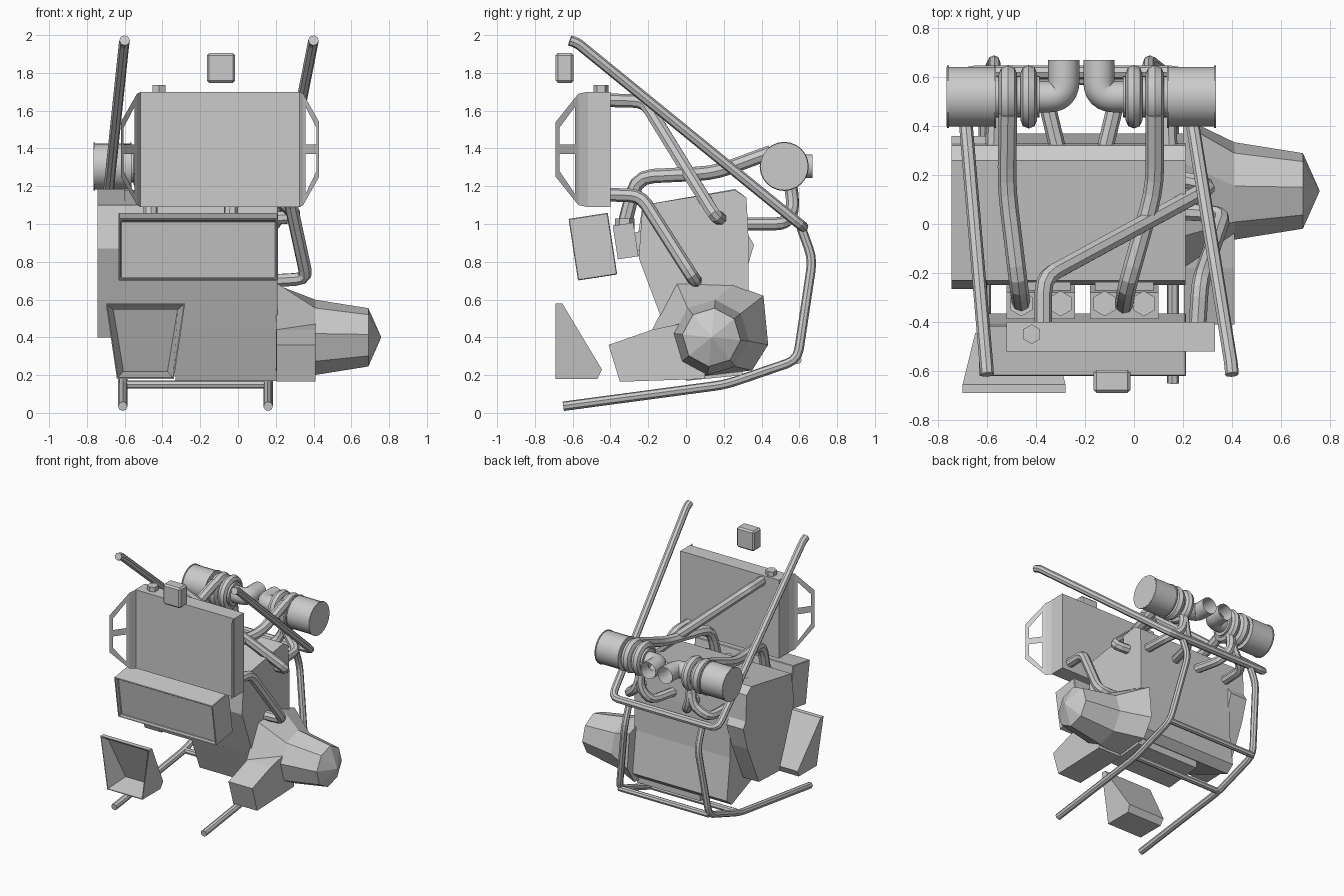
import bpy, bmesh, math
from mathutils import Vector, Matrix

cube = bpy.data.objects.get("Cube")
if cube:
    bpy.data.objects.remove(cube, do_unlink=True)

GREY = (0.6, 0.6, 0.6, 1)
metal = bpy.data.materials.new("plain_grey")
metal.use_nodes = True
metal.diffuse_color = GREY
metal.node_tree.nodes["Principled BSDF"].inputs["Base Color"].default_value = GREY


def finish(name, bm, solid=True):
    if solid:
        bmesh.ops.recalc_face_normals(bm, faces=bm.faces[:])
    mesh = bpy.data.meshes.new(name)
    bm.to_mesh(mesh)
    bm.free()
    mesh.materials.append(metal)
    obj = bpy.data.objects.new(name, mesh)
    bpy.context.collection.objects.link(obj)
    return obj


def smooth(obj):
    bpy.ops.object.select_all(action='DESELECT')
    obj.select_set(True)
    bpy.context.view_layer.objects.active = obj
    bpy.ops.object.shade_smooth_by_angle(angle=math.radians(40))
    return obj


def bevel(obj, width):
    mod = obj.modifiers.new("bevel", 'BEVEL')
    mod.width, mod.segments = width, 1
    return obj


def loft(bm, rings):
    """Skin a list of equal-length rings and cap both ends."""
    loops = [[bm.verts.new(p) for p in ring] for ring in rings]
    n = len(loops[0])
    for a, b in zip(loops, loops[1:]):
        for i in range(n):
            bm.faces.new((a[i], a[(i + 1) % n], b[(i + 1) % n], b[i]))
    bm.faces.new(loops[0])
    bm.faces.new(loops[-1])


def prism(name, profile, x0, x1):
    """Extrude a side profile of (y, z) points along x."""
    bm = bmesh.new()
    loft(bm, [[(x, y, z) for y, z in profile] for x in (x0, x1)])
    return finish(name, bm)


def box(name, centre, size, tilt=0):
    bm = bmesh.new()
    bmesh.ops.create_cube(bm, size=1, matrix=Matrix.Translation(centre)
                          @ Matrix.Rotation(tilt, 4, 'X') @ Matrix.Diagonal((*size, 1)))
    return finish(name, bm)


def cylinder(name, centre, radius, depth, axis='X', sides=24):
    turn = Matrix.Rotation(math.pi / 2, 4, 'Y') if axis == 'X' else Matrix.Identity(4)
    bm = bmesh.new()
    bmesh.ops.create_cone(bm, cap_ends=True, segments=sides, radius1=radius, radius2=radius,
                          depth=depth, matrix=Matrix.Translation(centre) @ turn)
    return finish(name, bm)


def recess(obj, rim, wall, depth, lean=0):
    """Sink the forward face behind a rim; lean makes it deeper lower down."""
    bm = bmesh.new()
    bm.from_mesh(obj.data)
    bm.normal_update()
    face = min(bm.faces, key=lambda f: f.normal.y)
    bmesh.ops.inset_region(bm, faces=[face], thickness=rim)
    bmesh.ops.inset_region(bm, faces=[face], thickness=wall)
    top = max(v.co.z for v in face.verts)
    for v in face.verts:
        v.co.y += depth + lean * (top - v.co.z)
    bm.to_mesh(obj.data)
    bm.free()
    return obj


def tube(name, points, radius, round_off=0.06, steps=3, caps=True, resolution=2):
    """Pipe along a path whose corners are rounded."""
    pts = [Vector(p) for p in points]
    path = [pts[0]]
    for a, b, c in zip(pts, pts[1:], pts[2:]):
        r = min(round_off, (a - b).length * 0.48, (c - b).length * 0.48)
        p, q = b + (a - b).normalized() * r, b + (c - b).normalized() * r
        for i in range(steps + 1):
            t = i / steps
            path.append(p.lerp(b, t).lerp(b.lerp(q, t), t))
    path.append(pts[-1])
    curve = bpy.data.curves.new(name, 'CURVE')
    curve.dimensions = '3D'
    curve.bevel_depth, curve.bevel_resolution = radius, resolution
    curve.use_fill_caps = caps
    spline = curve.splines.new('POLY')
    spline.points.add(len(path) - 1)
    for sp, p in zip(spline.points, path):
        sp.co = (*p, 1)
    spline.use_smooth = resolution > 2
    curve.materials.append(metal)
    obj = bpy.data.objects.new(name, curve)
    bpy.context.collection.objects.link(obj)
    return obj


# Engine block, narrower sump and timing cover
prism("engine_block", [(-.23, 1.1), (.26, 1.18), (.32, 1.14), (.33, .94), (.33, .62),
                       (.37, .3), (.31, .25), (-.1, .42), (-.25, .82)], -.61, .21)
prism("sump", [(-.112, .45), (.3, .27), (.3, .2), (.0, .17)], -.33, .21)
prism("timing_cover", [(-.23, 1.1), (.26, 1.185), (.32, 1.14), (.33, .94), (.36, .89), (.31, .72),
                       (.17, .41), (-.08, .4), (-.15, .57), (-.265, .87)], -.745, -.6)

# Gearbox: uneven flange tapering through octagons to a point
flange = [(.435, .36), (.41, .62), (.25, .68), (-.05, .69), (-.18, .44), (-.09, .25), (.06, .19), (.35, .225)]
bm = bmesh.new()
loft(bm, [[(.2, y, z) for y, z in flange]] +
     [[(x, .135 + r * math.cos(a), .4 + r * math.sin(a)) for a in (k * math.pi / 4 - .1 for k in range(8))]
      for x, r in ((.41, .2), (.69, .155), (.757, .004))])
finish("gearbox", bm)
prism("starter_box", [(-.41, .36), (-.18, .44), (.1, .5), (.1, .18), (-.35, .165)], .205, .41)

# Radiator with cap and side brackets
box("radiator", (-.095, -.46, 1.395), (.85, .12, .61))
cylinder("radiator_cap", (-.418, -.45, 1.715), .04, .04, 'Z', 6)
outer = [(0, 1.69), (1, 1.54), (1, 1.25), (0, 1.1)]
inner = [(.15, 1.62), (.83, 1.51), (.83, 1.28), (.15, 1.16)]
for side, label in ((1, "left"), (-1, "right")):
    bm = bmesh.new()

    def plate(corners):
        bm.faces.new([bm.verts.new((-.095 + side * (.44 + .085 * u), -.57 - .12 * u, z))
                      for u, z in corners])
    for i in range(4):
        j = (i + 1) % 4
        plate([outer[i], outer[j], inner[j], inner[i]])
    plate([(.1, 1.37), (.9, 1.37), (.9, 1.42), (.1, 1.42)])
    bm.faces.new([bm.verts.new((-.095 + side * x, y, z)) for x, y, z in
                  ((.42, -.52, 1.7), (.44, -.57, 1.69), (.44, -.57, 1.1), (.42, -.52, 1.09))])
    finish(label + "_radiator_bracket", bm, False)

# Airbox with a sunken front panel, and carburettors behind it
tilt = math.radians(8.7)
bevel(recess(box("airbox", (-.21, -.493, .88), (.845, .21, .33), tilt), .012, .006, .03), .006)
for x in (-.38, -.04):
    box("carburettor", (x, -.32, .91), (.28, .11, .18), tilt)
    box("intake_flange", (x, -.24, .91), (.24, .08, .1), tilt)
    for dx in (-.08, .08):
        cylinder("carburettor_top", (x + dx, -.325, 1.0), .052, .06, 'Z', 6)

# Floating mirror block and tapered hollow scoop
bevel(box("mirror_block", (-.09, -.643, 1.826), (.15, .095, .157)), .012)
scoop = prism("scoop", [(-.69, .58), (-.655, .58), (-.445, .23), (-.47, .18), (-.69, .18)], -.7, -.28)
for v in scoop.data.vertices:
    v.co.x = -.49 + (v.co.x + .49) * (.72 + .28 * (v.co.z - .18) / .4)
recess(scoop, .008, .045, .04, .42)

# Twin turbochargers with filters and piping, mirrored about the engine centre
MID, TY, TZ = -.215, .52, 1.305
for side, label in ((1, "left"), (-1, "right")):
    def at(dx, y, z):
        return (MID + side * dx, y, z)
    smooth(cylinder(label + "_air_filter", at(.45, TY, TZ), .122, .2))
    for dx in (.353, .545):
        smooth(cylinder(label + "_filter_rim", at(dx, TY, TZ), .127, .008))
    smooth(cylinder(label + "_turbo_core", at(.27, TY, TZ), .085, .2))
    for dx, tube_r in ((.3, .038), (.215, .034)):
        bpy.ops.mesh.primitive_torus_add(location=at(dx, TY, TZ), rotation=(0, math.pi / 2, 0),
                                         major_segments=24, minor_segments=8,
                                         major_radius=.13 - tube_r, minor_radius=tube_r)
        ring = bpy.context.object
        ring.name = label + "_turbo_ring"
        ring.data.materials.append(metal)
        smooth(ring)
    tube(label + "_exhaust_elbow", [at(.2, TY, TZ), at(.072, TY, TZ), at(.072, .67, TZ)],
         .064, .12, 6, False, 5)
    tube(label + "_inner_header", [at(.09, .28, 1.0), at(.15, .53, 1.0), at(.215, .57, 1.1),
                                   at(.215, .55, 1.24)], .034)
    tube(label + "_outer_header", [at(.36, .28, 1.0), at(.35, .53, 1.0), at(.24, .57, 1.08),
                                   at(.215, .55, 1.22)], .034)

# Charge pipes from the turbochargers to the carburettors
tube("right_charge_pipe", [(-.515, .45, 1.38), (-.52, .15, 1.27), (-.47, -.26, 1.25),
                           (-.46, -.33, .98)], .038, .09)
tube("left_charge_pipe", [(.085, .45, 1.38), (.085, .15, 1.27), (-.03, -.26, 1.25),
                          (-.04, -.33, .98)], .038, .09)

# Coolant hoses
tube("upper_hose", [(-.37, -.41, 1.655), (-.37, -.22, 1.65), (.32, .155, 1.04), (.2, .18, 1.03)], .036)
tube("lower_hose", [(.26, -.41, 1.155), (.27, -.24, 1.15), (.365, .04, .71), (.19, .05, .7)], .036)

# Tube frame: upper hoop, lower rails and cross bars
tube("upper_hoop", [(-.6, -.615, 1.972), (-.603, -.575, 1.958), (-.705, .62, .985),
                    (.205, .62, .985), (.397, -.575, 1.958), (.4, -.615, 1.972)], .028)
for label, back, front in (("right", -.57, -.61), ("left", .06, .16)):
    tube(label + "_rail", [(back, .61, .98), (back, .67, .815), (front, .59, .28),
                           (front, .21, .15), (front, -.65, .035)], .025)
for y, z in ((.59, .28), (.21, .15)):
    tube("cross_bar", [(-.61, y, z), (.16, y, z)], .022)
